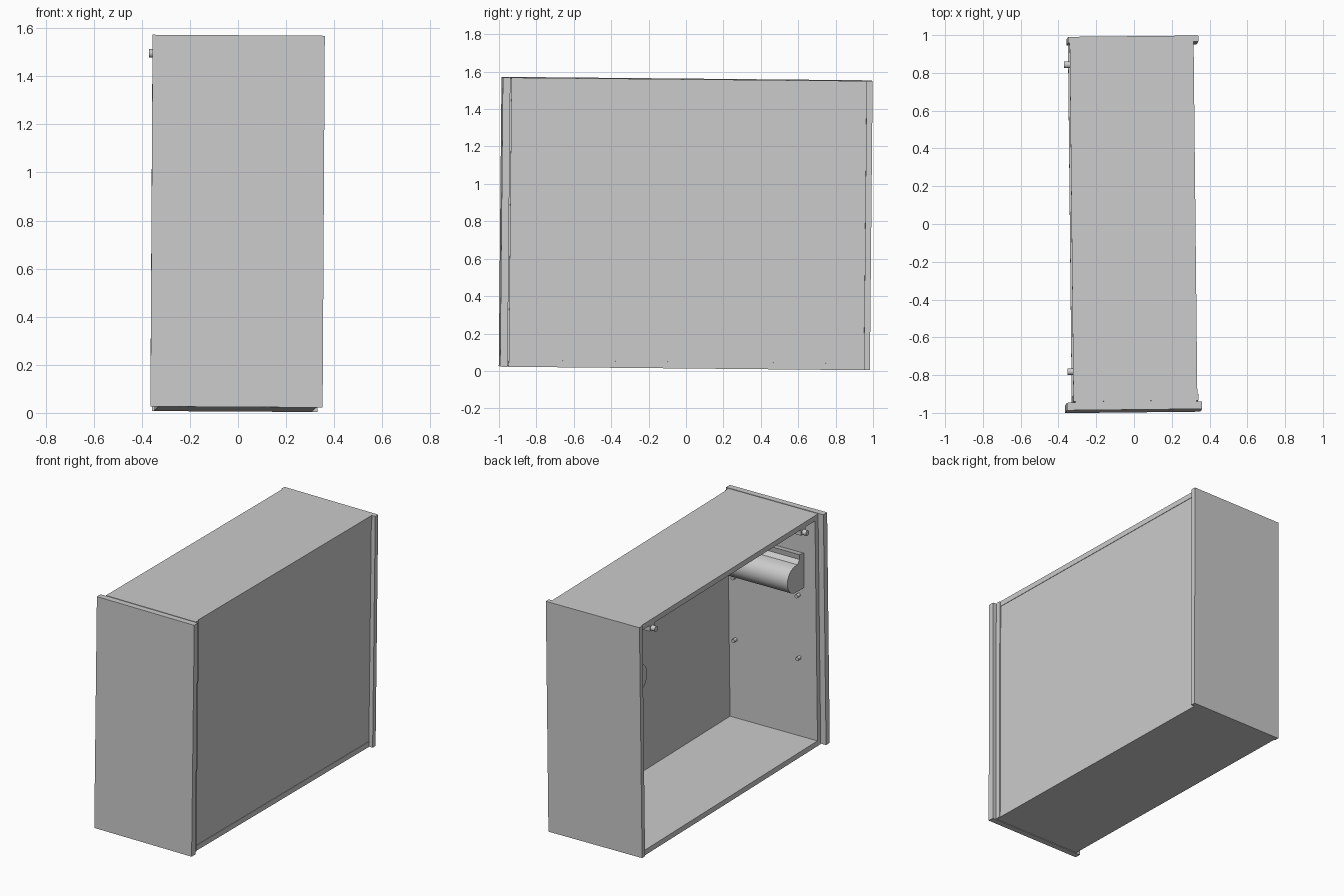
import bpy, bmesh, math
from mathutils import Matrix, Vector

if "Cube" in bpy.data.objects:
    bpy.data.objects.remove(bpy.data.objects["Cube"])

# Whole cabinet leans very slightly on all three axes
TILT = (Matrix.Translation((0, 0, 0.788)) @ Matrix.Rotation(0.0105, 4, 'Z')
        @ Matrix.Rotation(0.006, 4, 'Y') @ Matrix.Rotation(-0.0095, 4, 'X'))
H = 0.773            # half height
FRONT, BACK = -0.91, 0.955   # inner faces of the two end walls


def finish(name, bm):
    bmesh.ops.recalc_face_normals(bm, faces=bm.faces)
    me = bpy.data.meshes.new(name)
    bm.to_mesh(me)
    bm.free()
    ob = bpy.data.objects.new(name, me)
    bpy.context.collection.objects.link(ob)
    ob.matrix_world = TILT
    return ob


def box(name, x, y, z):
    bm = bmesh.new()
    bmesh.ops.create_cube(bm, size=1)
    for v in bm.verts:
        v.co = Vector([(r[0] + r[1]) / 2 + c * (r[1] - r[0])
                       for c, r in zip(v.co, (x, y, z))])
    return finish(name, bm)


def rod(name, center, radius, length, axis):
    bm = bmesh.new()
    rot = Matrix.Rotation(math.pi / 2, 4, 'Y' if axis == 'x' else 'X')
    bmesh.ops.create_cone(bm, cap_ends=True, segments=16, radius1=radius,
                          radius2=radius, depth=length,
                          matrix=Matrix.Translation(center) @ rot)
    return finish(name, bm)


def extrude_x(name, profile, x0, x1):
    bm = bmesh.new()
    face = bm.faces.new([bm.verts.new((x0, y, z)) for y, z in profile])
    ext = bmesh.ops.extrude_face_region(bm, geom=[face])
    for v in ext['geom']:
        if isinstance(v, bmesh.types.BMVert):
            v.co.x = x1
    return finish(name, bm)


# Carcass: end walls, top, bottom and the thin closed side panel
box("front_wall", (-0.335, 0.326), (-0.944, FRONT), (-H, H))
box("back_wall", (-0.343, 0.346), (BACK, 0.987), (-H, H))
box("top_panel", (-0.335, 0.321), (FRONT, BACK), (H - 0.035, H))
box("bottom_panel", (-0.335, 0.321), (FRONT, BACK), (-H, -H + 0.035))
box("side_panel", (0.308, 0.318), (FRONT, BACK), (-H + 0.035, H - 0.035))

# Wider facing plate on the front, with a thin spacer behind it
box("front_plate", (-0.37, 0.346), (-0.99, -0.95), (-H, H))
box("front_spacer", (-0.325, 0.316), (-0.95, -0.944), (-H + 0.005, H - 0.005))

# Rounded trough profile: distance from wall, local height
trough = [(0, 0.50), (0.05, 0.51), (0.045, 0.475), (0.07, 0.45)]
for i in range(9):
    a = math.radians(75 - i * 18.75)
    trough.append((0.09 + 0.09 * math.cos(a), 0.36 + 0.09 * math.sin(a)))
trough += [(0.05, 0.27), (0, 0.27)]

# Fittings repeated on both end walls
for label, wall, s, hook_y in (("front", FRONT, 1, -0.785), ("back", BACK, -1, 0.84)):
    extrude_x(label + "_trough", [(wall + s * d, z) for d, z in trough], -0.25, 0.26)
    # shelf pins
    for i, (x, z) in enumerate(((-0.21, -0.21), (0.26, -0.21), (-0.21, 0.21), (0.26, 0.21))):
        rod(f"{label}_shelf_pin_{i + 1}", (x, wall + s * 0.014, z), 0.012, 0.03, 'y')
    # hanging hook just under the top panel
    box(label + "_hook_block", (-0.335, -0.28), (hook_y - 0.025, hook_y + 0.025),
        (H - 0.075, H - 0.034))
    rod(label + "_hook_peg", (-0.34, hook_y, H - 0.06), 0.018, 0.05, 'x')

# Smooth only the curved fittings
bpy.ops.object.select_all(action='DESELECT')
for ob in bpy.data.objects:
    if any(k in ob.name for k in ("trough", "pin", "peg")):
        ob.select_set(True)
        bpy.context.view_layer.objects.active = ob
bpy.ops.object.shade_smooth_by_angle(angle=math.radians(30))
